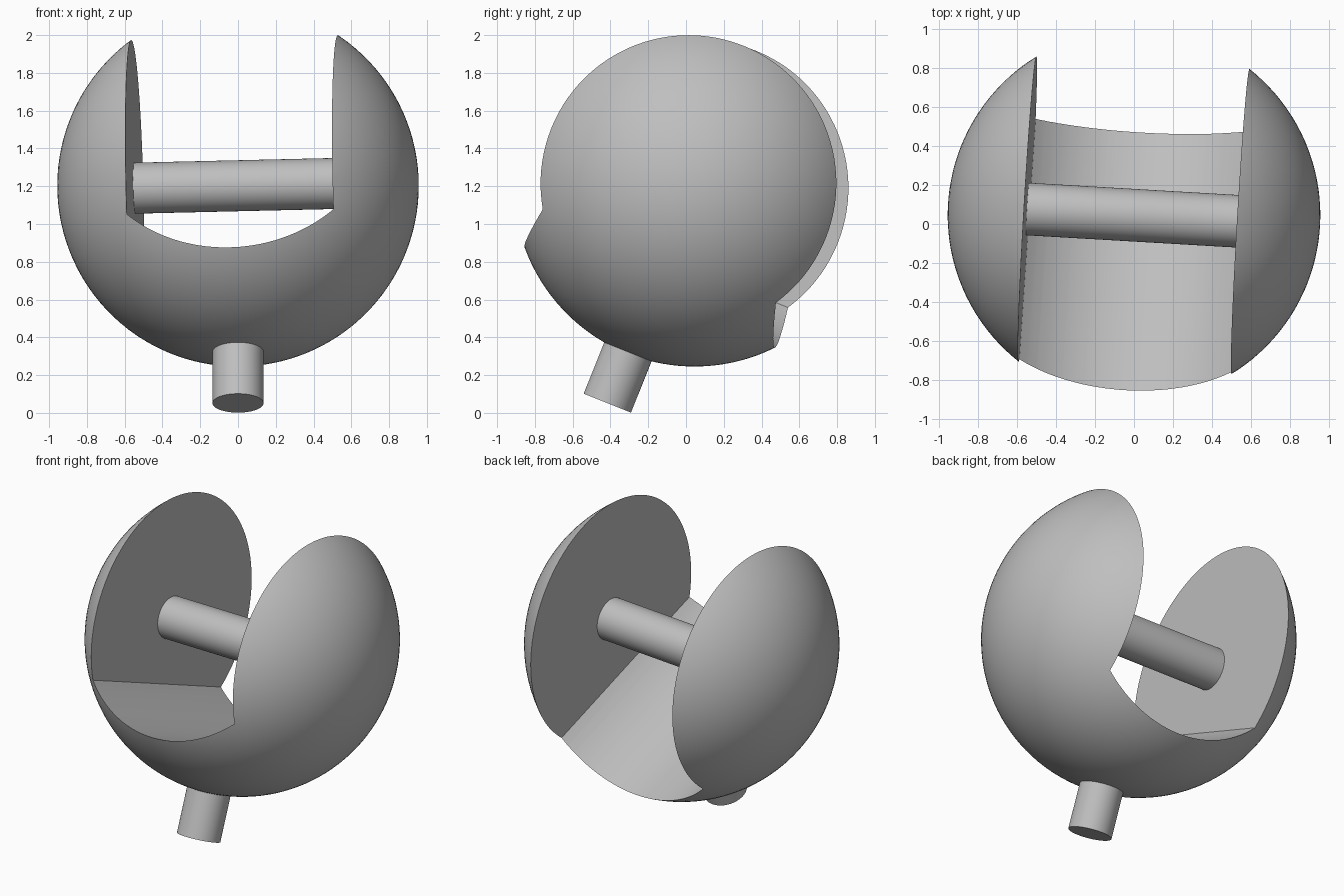
import bpy, bmesh
from math import radians, sin, cos, asin
from mathutils import Matrix, Vector

cube = bpy.data.objects.get("Cube")
if cube:
    bpy.data.objects.remove(cube, do_unlink=True)

BALL_R = 0.957
SLOT_HALF = 0.548
FLOOR_R, FLOOR_Z = 0.785, 0.148
ROD_R = 0.135

# Shared frame: ball centre, stem leaning forward, slight twist about the stem
frame = (Matrix.Translation((0, 0.045, 1.2025))
         @ Matrix.Rotation(radians(-21.85), 4, 'X')
         @ Matrix.Rotation(radians(-3.6), 4, 'Z'))

grey = bpy.data.materials.new("plain grey")
grey.use_nodes = True
colour = (0.52, 0.52, 0.52, 1)
grey.diffuse_color = colour
grey.node_tree.nodes["Principled BSDF"].inputs["Base Color"].default_value = colour


def add_part(name, bm):
    bmesh.ops.recalc_face_normals(bm, faces=bm.faces)
    mesh = bpy.data.meshes.new(name)
    bm.to_mesh(mesh)
    bm.free()
    mesh.materials.append(grey)
    obj = bpy.data.objects.new(name, mesh)
    bpy.context.collection.objects.link(obj)
    obj.matrix_world = frame
    return obj


def smooth(obj):
    bpy.ops.object.select_all(action='DESELECT')
    obj.select_set(True)
    bpy.context.view_layer.objects.active = obj
    bpy.ops.object.shade_smooth_by_angle(angle=radians(30))


def add_rod(name, length, matrix):
    bm = bmesh.new()
    bmesh.ops.create_cone(bm, cap_ends=True, segments=64, radius1=ROD_R,
                          radius2=ROD_R, depth=length, matrix=matrix)
    smooth(add_part(name, bm))


# Solid ball
bm = bmesh.new()
bmesh.ops.create_uvsphere(bm, u_segments=128, v_segments=64, radius=BALL_R)
ball = add_part("slotted_ball", bm)

# Slot cutter: flat side walls and a rounded floor, running front to back
bm = bmesh.new()
half = asin(SLOT_HALF / FLOOR_R)
steps = 40
profile = [(-SLOT_HALF, 1.5)]
for i in range(steps + 1):
    a = half * (2 * i / steps - 1)
    profile.append((FLOOR_R * sin(a), FLOOR_Z - FLOOR_R * cos(a)))
profile.append((SLOT_HALF, 1.5))
face = bm.faces.new([bm.verts.new((x, -1.5, z)) for x, z in profile])
ext = bmesh.ops.extrude_face_region(bm, geom=[face])
bmesh.ops.translate(bm, vec=Vector((0, 3, 0)),
                    verts=[v for v in ext["geom"] if isinstance(v, bmesh.types.BMVert)])
cutter = add_part("slot_cutter", bm)
cutter.hide_render = True

cut = ball.modifiers.new("slot", 'BOOLEAN')
cut.operation = 'DIFFERENCE'
cut.solver = 'EXACT'
cut.object = cutter
bpy.context.view_layer.objects.active = ball
bpy.ops.object.modifier_apply(modifier=cut.name)
bpy.data.objects.remove(cutter, do_unlink=True)
smooth(ball)

# Axle across the slot, sunk into both walls
add_rod("cross_axle", 2 * SLOT_HALF + 0.04, Matrix.Rotation(radians(90), 4, 'Y'))

# Stem from inside the ball to its flat foot
top, foot = -0.8, -1.24
add_rod("stem", top - foot, Matrix.Translation((0, 0, (top + foot) / 2)))
